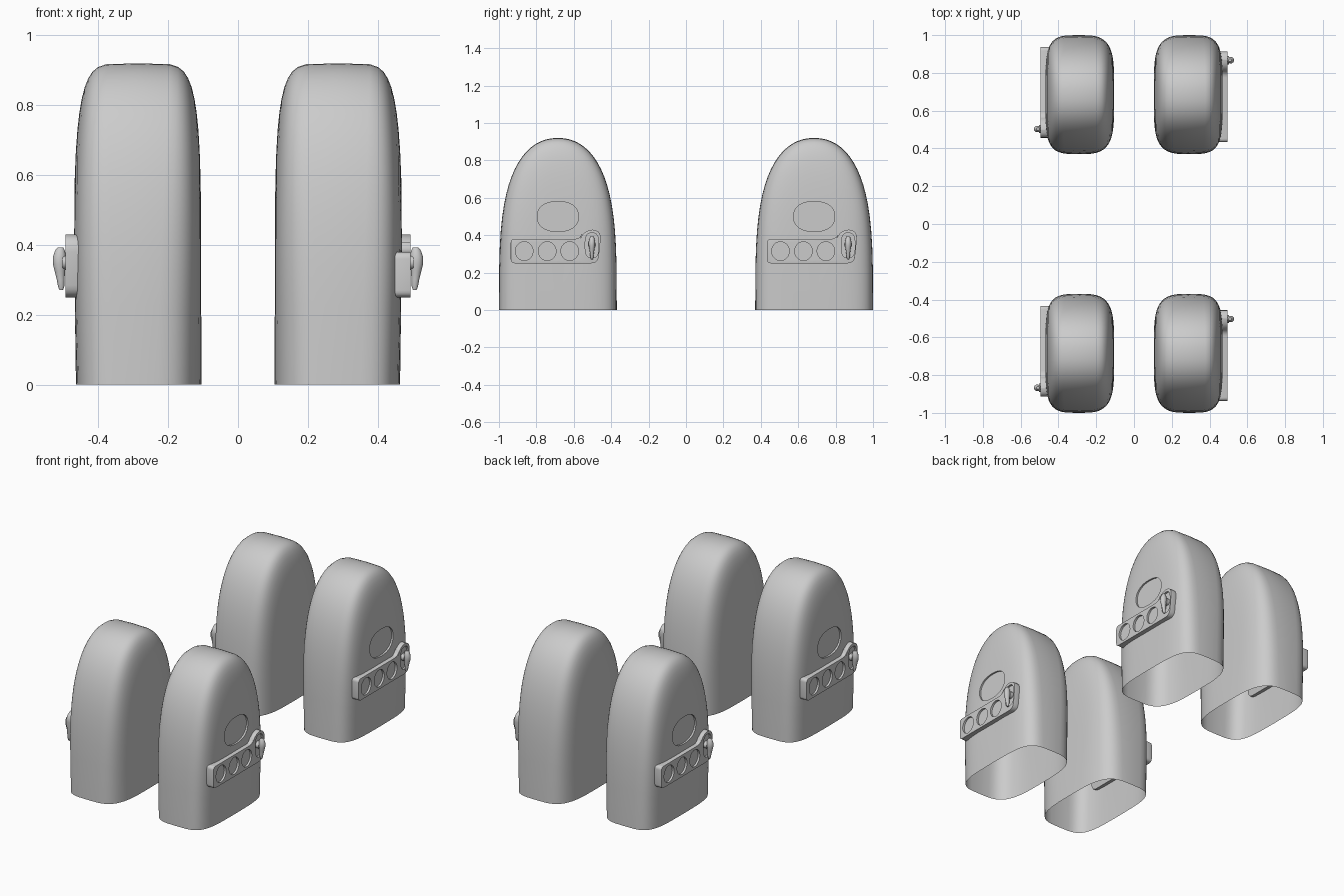
import bpy, bmesh
from math import sin, cos, pi
from mathutils import Vector

if "Cube" in bpy.data.objects:
    bpy.data.objects.remove(bpy.data.objects["Cube"])


def make_object(name, bm):
    bmesh.ops.recalc_face_normals(bm, faces=bm.faces[:])
    me = bpy.data.meshes.new(name)
    bm.to_mesh(me)
    bm.free()
    ob = bpy.data.objects.new(name, me)
    bpy.context.collection.objects.link(ob)
    return ob


def activate(ob):
    bpy.ops.object.select_all(action='DESELECT')
    ob.select_set(True)
    bpy.context.view_layer.objects.active = ob


def prism(name, outline, x0, x1):
    """Extrude a (y, z) outline along x."""
    bm = bmesh.new()
    face = bm.faces.new([bm.verts.new((x0, y, z)) for y, z in outline])
    ext = bmesh.ops.extrude_face_region(bm, geom=[face])['geom']
    bmesh.ops.translate(bm, vec=(x1 - x0, 0, 0),
                        verts=[v for v in ext if isinstance(v, bmesh.types.BMVert)])
    return make_object(name, bm)


def oval(y, z, ry, rz, power=2.0, n=40):
    def f(v):
        return abs(v) ** (2 / power) * (1 if v >= 0 else -1)
    return [(y + ry * f(cos(2 * pi * i / n)), z + rz * f(sin(2 * pi * i / n))) for i in range(n)]


def round_corners(pts, n=5):
    """pts: (y, z, radius); rounds every corner with a quadratic curve."""
    out = []
    for i, (y, z, r) in enumerate(pts):
        p = Vector((y, z))
        a = p + (Vector(pts[i - 1][:2]) - p).normalized() * r
        b = p + (Vector(pts[(i + 1) % len(pts)][:2]) - p).normalized() * r
        for k in range(n + 1):
            t = k / n
            q = a * (1 - t) ** 2 + p * 2 * t * (1 - t) * 0.9 + b * t ** 2 \
                + (a + b) * 0.1 * t * (1 - t)
            out.append((q.x, q.y))
    return out


def carve(ob, outlines, x0, x1=0.6):
    for o in outlines:
        cutter = prism("cutter", o, x0, x1)
        cutter.hide_render = True
        activate(ob)
        m = ob.modifiers.new("carve", 'BOOLEAN')
        m.operation, m.solver, m.object = 'DIFFERENCE', 'EXACT', cutter
        bpy.ops.object.modifier_apply(modifier=m.name)
        bpy.data.objects.remove(cutter)


# Domed shell: nested arches from the inner side to the outer side
CX, NT, NP = 0.287, 36, 24
bm = bmesh.new()
rows = []
for i in range(1, NP):
    phi = -pi / 2 + pi * i / NP
    row = []
    for j in range(NT + 1):
        t = pi * j / NT
        st, ct = max(sin(t), 0) if 0 < j < NT else 0, cos(t)
        y = 0.315 * abs(ct) ** (2 / 2.2) * (1 if ct > 0 else -1)
        z = 0.92 * st ** (2 / 3.5)
        p = (3.5 if phi < 0 else 4.2) * (1 - st) + 6 * st
        s = cos(phi) ** (2 / p)
        w = abs(sin(phi)) ** (2 / p)
        half = -0.182 if phi < 0 else 0.176 + 0.007 * sin(pi * min(z * s, 0.9))
        row.append(bm.verts.new((CX + half * w, y * s, z * s)))
    rows.append(row)
for a, b in zip(rows, rows[1:]):
    for j in range(NT):
        bm.faces.new((a[j], a[j + 1], b[j + 1], b[j]))
ends = []
for row, x in ((rows[0], CX - 0.182), (rows[-1], CX + 0.177)):
    c = bm.verts.new((x, 0, 0))
    ends.append(c)
    for j in range(NT):
        bm.faces.new((row[j], row[j + 1], c))
bm.faces.new([r[0] for r in rows] + [ends[1]] + [r[-1] for r in reversed(rows)] + [ends[0]])
shell = make_object("pod_shell", bm)

# Shallow oval recess, then open the underside
carve(shell, [oval(0, 0.5, 0.11, 0.08, 2.3)], 0.458)
bm = bmesh.new()
bm.from_mesh(shell.data)
bmesh.ops.delete(bm, geom=[f for f in bm.faces if all(v.co.z < 1e-4 for v in f.verts)],
                 context='FACES')
bm.to_mesh(shell.data)
bm.free()

# Side panel with raised end, three round recesses and a lever slot
outline = round_corners([(-0.252, 0.25, 0.02), (0.215, 0.25, 0.035), (0.234, 0.43, 0.05),
                         (0.137, 0.43, 0.05), (0.12, 0.38, 0.03), (-0.252, 0.38, 0.02)])
panel = prism("side_panel", outline, 0.447, 0.494)
activate(panel)
bev = panel.modifiers.new("bevel", 'BEVEL')
bev.width, bev.segments, bev.limit_method, bev.angle_limit = 0.008, 3, 'ANGLE', 1.0
bpy.ops.object.modifier_apply(modifier=bev.name)
carve(panel, [oval(y, 0.315, 0.047, 0.05, n=32) for y in (-0.18, -0.057, 0.063)]
      + [oval(0.182, 0.346, 0.036, 0.066, 3)], 0.482)

# Teardrop lever, turned around a tilted axis
top, tip = Vector((0.508, 0.182, 0.397)), Vector((0.506, 0.182, 0.268))
bow = Vector((0.007, 0, 0))
side = Vector((0, 1, 0))
out = Vector((1, 0, 0))
profile = [(0.03, 0.008), (0.1, 0.014), (0.25, 0.019), (0.4, 0.019), (0.55, 0.015),
           (0.75, 0.011), (0.9, 0.009), (0.98, 0.005)]
bm = bmesh.new()
rings = []
for t, r in profile:
    c = top.lerp(tip, t) + bow * (1 - t) * sin(pi * t)
    rings.append([bm.verts.new(c + side * r * 0.9 * cos(2 * pi * k / 16)
                               + out * r * sin(2 * pi * k / 16)) for k in range(16)])
for a, b in zip(rings, rings[1:]):
    for k in range(16):
        bm.faces.new((a[k], a[k - 1], b[k - 1], b[k]))
bm.faces.new(rings[0])
bm.faces.new(rings[-1])
lever = make_object("lever", bm)

# Lever pivot
pivot = prism("lever_pivot", oval(0.182, 0.35, 0.022, 0.02, n=20), 0.48, 0.503)

# Smooth shading, then four pods: the left pair is turned half a circle
for part in (shell, panel, lever, pivot):
    activate(part)
    bpy.ops.object.shade_smooth_by_angle(angle=0.6)
    for y in (-0.685, 0.685):
        for turn in (0, pi):
            if y < 0 and turn == 0:
                ob = part
            else:
                ob = part.copy()
                bpy.context.collection.objects.link(ob)
            ob.location = (0, y, 0)
            ob.rotation_euler = (0, 0, turn)
